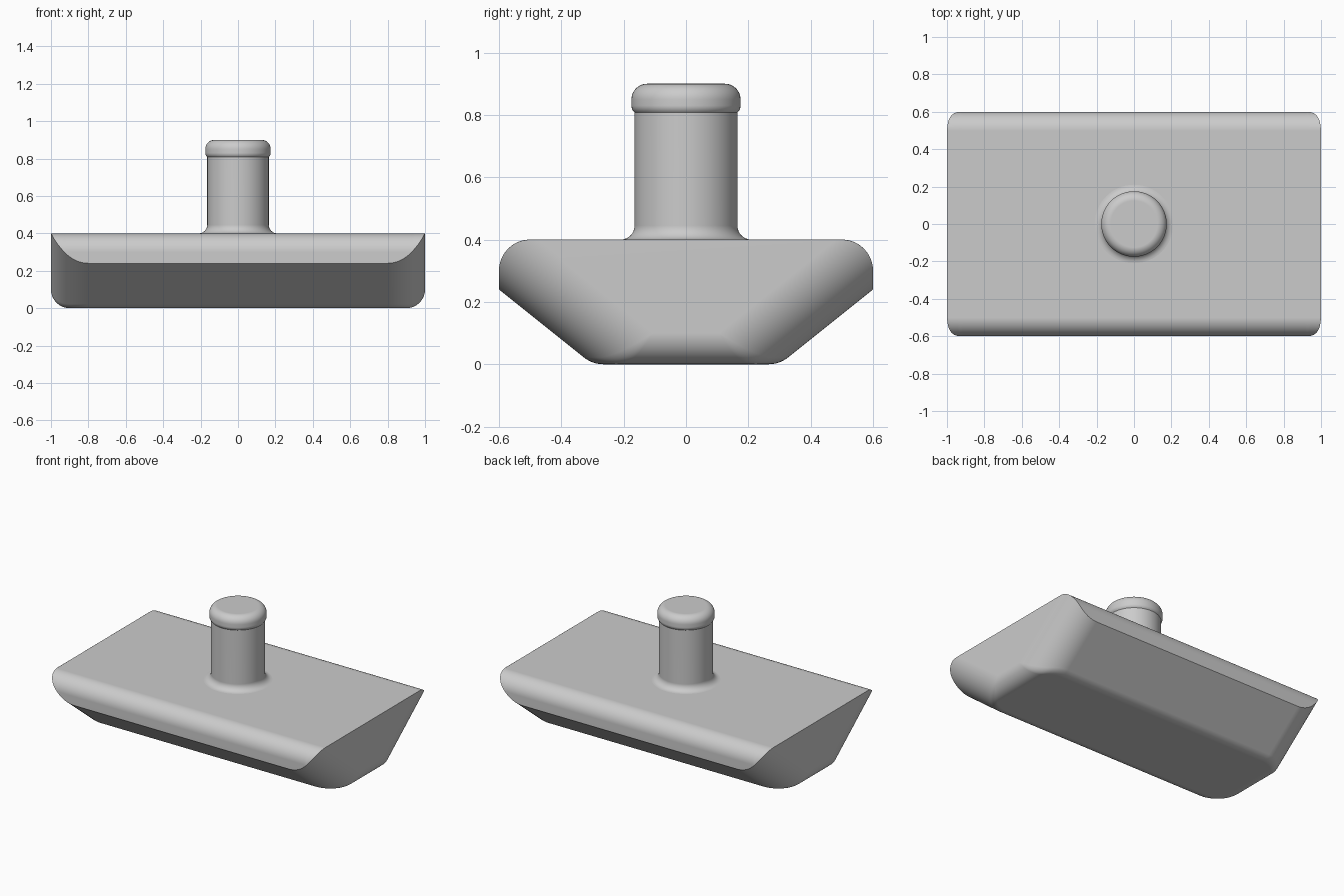
import bpy
from math import sin, cos, tan, acos, atan2, hypot, sqrt, pi, radians

cube = bpy.data.objects.get("Cube")
if cube:
    bpy.data.objects.remove(cube, do_unlink=True)

grey = bpy.data.materials.new("plain grey")
grey.use_nodes = True
COLOUR = (0.6, 0.6, 0.6, 1)
grey.diffuse_color = COLOUR
grey.node_tree.nodes["Principled BSDF"].inputs["Base Color"].default_value = COLOUR

# Main dimensions
LENGTH, WIDTH, HEIGHT = 1.0, 0.6, 0.4      # half length, half width, height
KEEL, RISE, RUN = 0.3, 0.4, 0.5            # half keel width and flank slope
EDGE, FLANK = 0.1, 0.2                     # fillet radii
TILT = atan2(RISE, RUN)
NY, NZ = sin(TILT), cos(TILT)              # flank normal is (NY, -NZ)


def make_object(name, verts, faces):
    mesh = bpy.data.meshes.new(name)
    mesh.from_pydata(verts, [], faces)
    mesh.materials.append(grey)
    obj = bpy.data.objects.new(name, mesh)
    bpy.context.collection.objects.link(obj)
    bpy.ops.object.select_all(action='DESELECT')
    obj.select_set(True)
    bpy.context.view_layer.objects.active = obj
    bpy.ops.object.mode_set(mode='EDIT')
    bpy.ops.mesh.select_all(action='SELECT')
    bpy.ops.mesh.remove_doubles(threshold=0.00005)
    bpy.ops.mesh.normals_make_consistent(inside=False)
    bpy.ops.object.mode_set(mode='OBJECT')
    bpy.ops.object.shade_smooth_by_angle(angle=radians(28))
    weighted = obj.modifiers.new("even shading", 'WEIGHTED_NORMAL')
    weighted.keep_sharp = True
    return obj


def arc(cy, cz, r, start, end, steps):
    angles = [start + (end - start) * i / steps for i in range(steps + 1)]
    return [(cy + r * cos(a), cz + r * sin(a)) for a in angles]


def inset(radius, x):
    """How far a fillet of this radius cuts in at x."""
    t = max(0, abs(x) - (LENGTH - radius))
    return radius - sqrt(max(0, radius * radius - t * t))


def hull_section(x):
    low = inset(EDGE, x)
    c = NY * KEEL - inset(FLANK, x)        # flank line: NY*y - NZ*z = c
    r = EDGE - low
    corner = (c + NZ * low) / NY
    half = arc(corner - r * tan(TILT / 2), low + r, r, -pi / 2, TILT - pi / 2, 8)
    # The flank meets the side wall, the rounded rim or the deck
    cy, cz = WIDTH - EDGE, HEIGHT - EDGE
    k = (c - NY * cy + NZ * cz) / EDGE
    start = acos(max(-1, min(1, k))) - (pi / 2 - TILT)
    if start < 0:
        half.append((WIDTH, (NY * WIDTH - c) / NZ))
    else:
        half.append((cy + EDGE * cos(start), cz + EDGE * sin(start)))
    if start > pi / 2:
        half[-1] = ((c + NZ * HEIGHT) / NY, HEIGHT)
        half += [half[-1]] * 13
    else:
        half += arc(cy, cz, EDGE, max(0, start), pi / 2, 12)
    loop = half + [(-y, z) for y, z in reversed(half)]
    return [(x, y, z) for y, z in loop]


# Hull: sections lofted along x, closed at both ends
ends = [LENGTH - FLANK + FLANK * sin(pi / 2 * i / 18) for i in range(19)]
stations = [-x for x in reversed(ends)] + ends
loops = [hull_section(x) for x in stations]
n = len(loops[0])
faces = [(i * n + j, i * n + (j + 1) % n, (i + 1) * n + (j + 1) % n, (i + 1) * n + j)
         for i in range(len(loops) - 1) for j in range(n)]
faces += [tuple(range(n)), tuple(range((len(loops) - 1) * n, len(loops) * n))]
make_object("hull_block", [v for loop in loops for v in loop], faces)


# Handle: flared stem and rounded knob turned around z
STEM, KNOB, TOP, FLARE = 0.165, 0.175, 0.9, 0.045
profile = [(STEM + FLARE, HEIGHT - 0.02)]
profile += arc(STEM + FLARE, HEIGHT + FLARE, FLARE, -pi / 2, -pi, 8)
under = 0.03
lip = acos((STEM - KNOB + under) / under)
profile += arc(KNOB - under, 0.83, under, -lip, 0, 6)
profile += arc(KNOB - 0.05, TOP - 0.05, 0.05, 0, pi / 2, 8)
SIDES = 64
m = len(profile)
verts = [(r * cos(2 * pi * s / SIDES), r * sin(2 * pi * s / SIDES), z)
         for s in range(SIDES) for r, z in profile]
faces = [(s * m + j, (s + 1) % SIDES * m + j, (s + 1) % SIDES * m + j + 1, s * m + j + 1)
         for s in range(SIDES) for j in range(m - 1)]
faces += [tuple(s * m + j for s in range(SIDES)) for j in (0, m - 1)]
make_object("handle", verts, faces)
